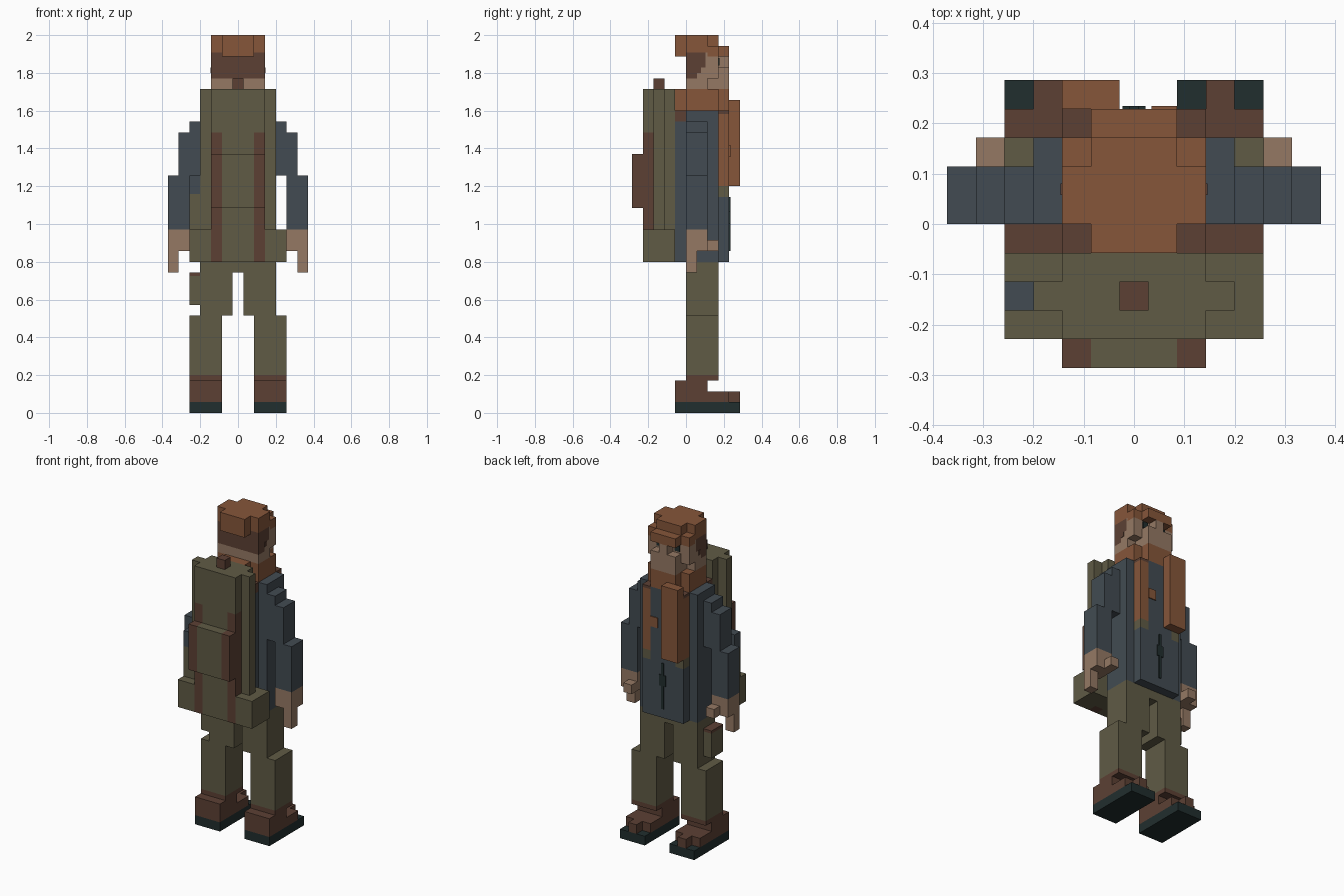
import bpy
import bmesh

cube = bpy.data.objects.get("Cube")
if cube:
    bpy.data.objects.remove(cube, do_unlink=True)

U = 2 / 35  # size of one block


def material(name, rgb):
    linear = [((c / 255 + 0.055) / 1.055) ** 2.4 for c in rgb] + [1]
    mat = bpy.data.materials.new(name)
    mat.use_nodes = True
    mat.diffuse_color = linear
    bsdf = mat.node_tree.nodes["Principled BSDF"]
    bsdf.inputs["Base Color"].default_value = linear
    bsdf.inputs["Roughness"].default_value = 1
    return mat


orange = material("rust orange", (134, 86, 58))
brown = material("dark brown", (92, 64, 52))
olive = material("olive green", (96, 91, 69))
blue = material("slate blue", (66, 75, 82))
skin = material("skin", (149, 121, 100))
dark = material("dark teal", (33, 46, 46))


def box(name, mat, x, y, z):
    """Box between (low, high) limits, measured in blocks."""
    bm = bmesh.new()
    bmesh.ops.create_cube(bm, size=1)
    for v in bm.verts:
        for i, (low, high) in enumerate((x, y, z)):
            v.co[i] = U * (high if v.co[i] > 0 else low)
    mesh = bpy.data.meshes.new(name)
    bm.to_mesh(mesh)
    bm.free()
    mesh.materials.append(mat)
    obj = bpy.data.objects.new(name, mesh)
    bpy.context.scene.collection.objects.link(obj)


def mid(name, mat, half, y, z):
    """Box centred on the middle plane."""
    box(name, mat, (-half, half), y, z)


def pair(name, mat, x, y, z):
    """Two mirrored boxes."""
    box("left_" + name, mat, x, y, z)
    box("right_" + name, mat, (-x[1], -x[0]), y, z)


# Boots
pair("sole", dark, (1.5, 4.5), (-1, 5), (0, 1))
pair("boot_heel", brown, (1.5, 4.5), (-1, 2), (1, 3))
pair("boot_front", brown, (1.5, 4.5), (2, 4), (1, 2))
pair("boot_toe", brown, (2.5, 3.5), (4, 5), (1, 2))
pair("boot_cuff", brown, (1.5, 4.5), (0, 3), (3, 3.5))

# Trousers
pair("shin", olive, (1.5, 4.5), (0, 3), (3.5, 9))
pair("thigh", olive, (0.5, 3.5), (0, 3), (9, 13))
mid("hips", olive, 3.5, (0, 3), (13, 14))
box("thigh_pouch", olive, (-4.5, -3.5), (0, 2), (10, 12.7))
box("thigh_pouch_flap", brown, (-4.5, -3.5), (0, 2), (12.7, 13))

# Jacket
mid("jacket", blue, 3.5, (0, 3), (14, 28))
mid("jacket_back", blue, 2.5, (-1, 0), (14, 27))
mid("jacket_collar_back", blue, 1.5, (-1, 0), (27, 28))
mid("jacket_front", blue, 2.5, (3, 4), (14, 20))
mid("jacket_chest", blue, 1.5, (3, 4), (20, 28))
mid("zip", dark, 0.15, (4, 4.1), (15, 20))
mid("zip_pull", dark, 0.4, (4, 4.1), (17.5, 18.7))
box("chest_patch", orange, (0.6, 1.5), (4, 4.1), (23.7, 24.8))

# Shoulder straps
pair("strap_end", olive, (1.5, 2.5), (3, 4), (20, 21))
pair("strap", orange, (1.5, 2.5), (3, 4), (21, 27.7))
pair("strap_top", brown, (1.5, 2.5), (3, 4), (27.7, 28))
pair("strap_back", brown, (1.5, 2.5), (-1, 0), (27, 28))

# Arms and hands
pair("shoulder", blue, (3.5, 4.5), (0, 2), (22, 27))
pair("upper_arm", blue, (4.5, 5.5), (0, 2), (22, 26))
pair("forearm", blue, (4.5, 6.5), (0, 2), (17, 22))
pair("hand", skin, (4.5, 6.5), (0, 2), (15, 17))
pair("fingers", skin, (5.5, 6.5), (0, 1), (13, 15))
pair("thumb", skin, (4.5, 5.5), (2, 3), (15, 16))

# Scarf
mid("scarf", orange, 2.5, (0, 3), (28, 30))
mid("scarf_back", orange, 1.5, (-1, 0), (28, 30))
mid("scarf_front", orange, 1.5, (3, 4), (28, 30))
box("scarf_tail", orange, (-2.5, -0.5), (4, 5), (21, 29))

# Head and face
mid("jaw", skin, 2.5, (0, 2), (30, 31))
mid("chin", skin, 1.5, (2, 4), (30, 31))
mid("cheeks", skin, 2.5, (1, 3), (31, 32))
mid("temples", skin, 2.5, (2, 3), (32, 33))
mid("mouth_area", skin, 1.5, (3, 4), (31, 32))
mid("nose", skin, 0.5, (3, 4), (32, 33))
pair("eye", dark, (0.8, 1.4), (3, 3.1), (32.2, 32.9))

# Hair
mid("hair_back", brown, 2.5, (0, 1), (31, 33.4))
mid("hair_side", brown, 2.5, (1, 1.8), (32, 33.4))
pair("hair_side_tip", brown, (2.4, 2.55), (1, 1.4), (31.5, 32))
mid("hair_side_front", skin, 2.5, (1.8, 2), (32, 33.4))
mid("hair_crown", orange, 2.5, (0, 2), (33.4, 35))
mid("hair_brow", orange, 2.5, (2, 3), (33, 34))
mid("hair_top_front", orange, 1.5, (2, 3), (34, 35))
mid("hair_fringe", orange, 1.5, (3, 4), (33, 34))
mid("hair_bun", orange, 1.5, (-1, 0), (33, 35))

# Backpack
mid("pack_core", olive, 2.5, (-3, -1), (14, 30))
mid("pack_sides", olive, 3.5, (-3, -2), (14, 30))
mid("pack_panel", olive, 1.5, (-4, -3), (14, 30))
pair("pack_strip", brown, (1.5, 2.5), (-4, -3), (14, 26))
pair("pack_corner", olive, (1.5, 2.5), (-4, -3), (26, 30))
pair("pack_pouch", olive, (2.5, 4.5), (-4, -1), (14, 17))
mid("pack_pocket", olive, 1.5, (-5, -4), (19, 24))
pair("pack_pocket_edge", brown, (1.5, 2.5), (-5, -4), (19, 24))
mid("pack_handle", brown, 0.5, (-3, -2), (30, 31))
box("bottle", olive, (-4.5, -3.5), (-3, -2), (17, 20.3))
box("bottle_cap", blue, (-4.5, -3.5), (-3, -2), (20.3, 22))
